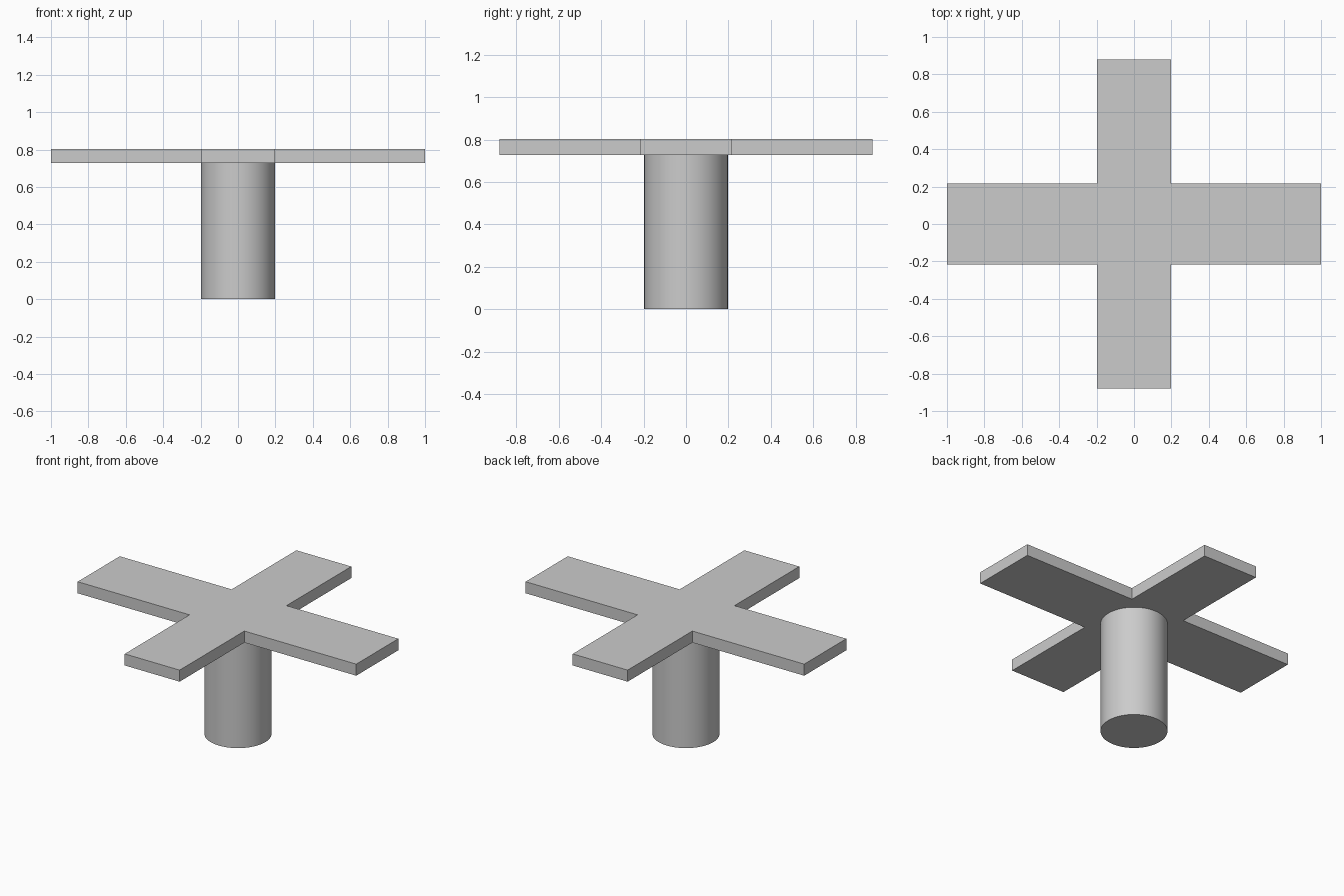
import bpy
import bmesh

cube = bpy.data.objects.get("Cube")
if cube:
    bpy.data.objects.remove(cube, do_unlink=True)

REACH_X, REACH_Y = 1.0, 0.88      # arm tips
HALF_X, HALF_Y = 0.197, 0.216     # half widths of the arms
BOTTOM, TOP = 0.728, 0.803
RADIUS = 0.197

grey = bpy.data.materials.new("plain grey")
grey.use_nodes = True
grey.diffuse_color = (0.6, 0.6, 0.6, 1)
grey.node_tree.nodes["Principled BSDF"].inputs["Base Color"].default_value = (0.6, 0.6, 0.6, 1)

# Cross-shaped top: one quarter outline turned into all four quadrants, then extruded
quarter = [(REACH_X, HALF_Y), (HALF_X, HALF_Y), (HALF_X, REACH_Y)]
outline = []
for sx, sy in ((1, 1), (-1, 1), (-1, -1), (1, -1)):
    points = quarter if sx * sy > 0 else quarter[::-1]
    outline += [(sx * x, sy * y, BOTTOM) for x, y in points]

bm = bmesh.new()
face = bm.faces.new([bm.verts.new(p) for p in outline])
raised = bmesh.ops.extrude_face_region(bm, geom=[face])["geom"]
bmesh.ops.translate(bm, vec=(0, 0, TOP - BOTTOM),
                    verts=[g for g in raised if isinstance(g, bmesh.types.BMVert)])
bmesh.ops.recalc_face_normals(bm, faces=bm.faces)
mesh = bpy.data.meshes.new("cross_top")
bm.to_mesh(mesh)
bm.free()
cross_top = bpy.data.objects.new("cross_top", mesh)
bpy.context.collection.objects.link(cross_top)
mesh.materials.append(grey)

# Round central post
bpy.ops.mesh.primitive_cylinder_add(vertices=64, radius=RADIUS, depth=BOTTOM,
                                    location=(0, 0, BOTTOM / 2))
post = bpy.context.object
post.name = "post"
post.data.materials.append(grey)
bpy.ops.object.shade_smooth_by_angle()
